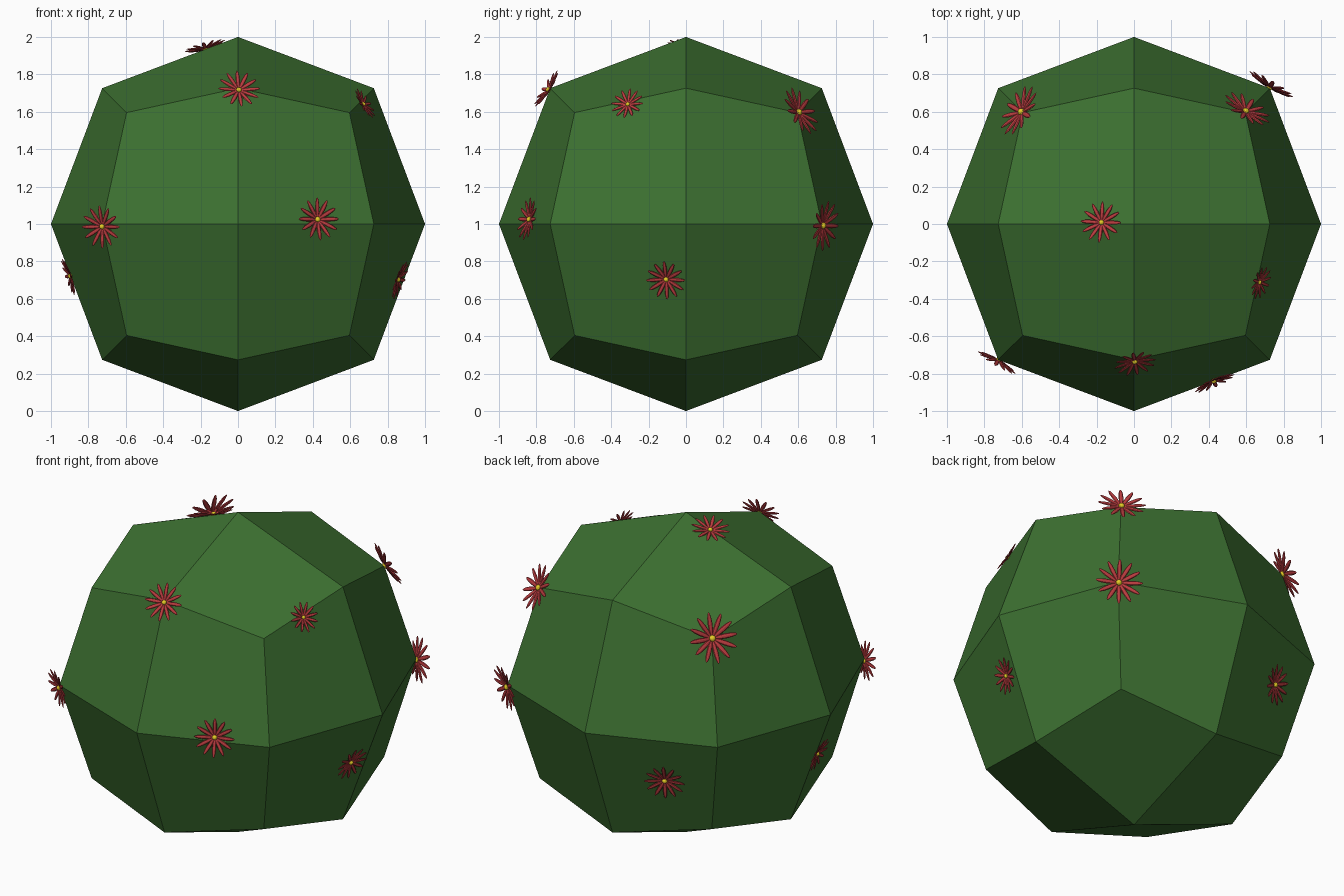
import bpy, bmesh, math
from mathutils import Vector, Matrix

if "Cube" in bpy.data.objects:
    bpy.data.objects.remove(bpy.data.objects["Cube"])


def material(name, rgb):
    m = bpy.data.materials.new(name)
    m.diffuse_color = (*rgb, 1)
    m.use_nodes = True
    m.node_tree.nodes["Principled BSDF"].inputs["Base Color"].default_value = m.diffuse_color
    return m


GREEN = material("green", (0.045, 0.16, 0.03))
RED = material("petal_red", (0.50, 0.045, 0.05))
YELLOW = material("centre_yellow", (0.8, 0.6, 0.02))

# Faceted round body: cube subdivided once, widest points at radius 1
bpy.ops.mesh.primitive_cube_add(size=2 / 0.83951, location=(0, 0, 1))
body = bpy.context.object
body.name = "cactus_body"
sub = body.modifiers.new("round", 'SUBSURF')
sub.levels = sub.render_levels = 1
bpy.ops.object.modifier_apply(modifier=sub.name)
bpy.ops.object.shade_flat()
body.data.materials.append(GREEN)

# Flower mesh of unit radius: ring of slim petals around a small ball
PETALS = 12
bm = bmesh.new()
for i in range(PETALS):
    mat = (Matrix.Rotation(math.tau * i / PETALS, 4, 'Z')
           @ Matrix.Rotation(math.radians(-9), 4, 'Y')
           @ Matrix.Translation((0.55, 0, 0.03))
           @ Matrix.Diagonal((0.46, 0.1, 0.045, 1)))
    bmesh.ops.create_uvsphere(bm, u_segments=8, v_segments=6, radius=1,
                              matrix=mat @ Matrix.Rotation(math.pi / 2, 4, 'Y'))
petal_faces = len(bm.faces)
bmesh.ops.create_uvsphere(bm, u_segments=10, v_segments=8, radius=0.13,
                          matrix=Matrix.Translation((0, 0, 0.06)))
bm.faces.ensure_lookup_table()
for f in bm.faces[petal_faces:]:
    f.material_index = 1
flower_mesh = bpy.data.meshes.new("flower")
bm.to_mesh(flower_mesh)
bm.free()
flower_mesh.materials.append(RED)
flower_mesh.materials.append(YELLOW)

# Flowers: position relative to the body centre, and radius
FLOWERS = [
    (0.005, -0.735, 0.715, 0.115), (0.43, -0.85, 0.03, 0.118),
    (-0.725, -0.73, -0.015, 0.118), (0.687, -0.316, 0.645, 0.092),
    (0.89, -0.12, -0.31, 0.109), (-0.90, -0.02, -0.28, 0.105),
    (0.595, 0.60, 0.595, 0.14), (0.725, 0.735, -0.01, 0.138),
    (-0.175, 0.01, 0.94, 0.113), (-0.60, 0.605, 0.60, 0.15),
    (-0.395, 0.775, -0.28, 0.12),
]
for i, (x, y, z, r) in enumerate(FLOWERS):
    p = Vector((x, y, z))
    _, spot, normal, _ = body.closest_point_on_mesh(p)
    facing = (normal + p.normalized()).normalized()
    ob = bpy.data.objects.new(f"flower_{i + 1}", flower_mesh)
    bpy.context.collection.objects.link(ob)
    ob.matrix_world = (Matrix.Translation(spot + Vector((0, 0, 1)))
                       @ facing.to_track_quat('Z', 'Y').to_matrix().to_4x4()
                       @ Matrix.Diagonal((r, r, r, 1)))
